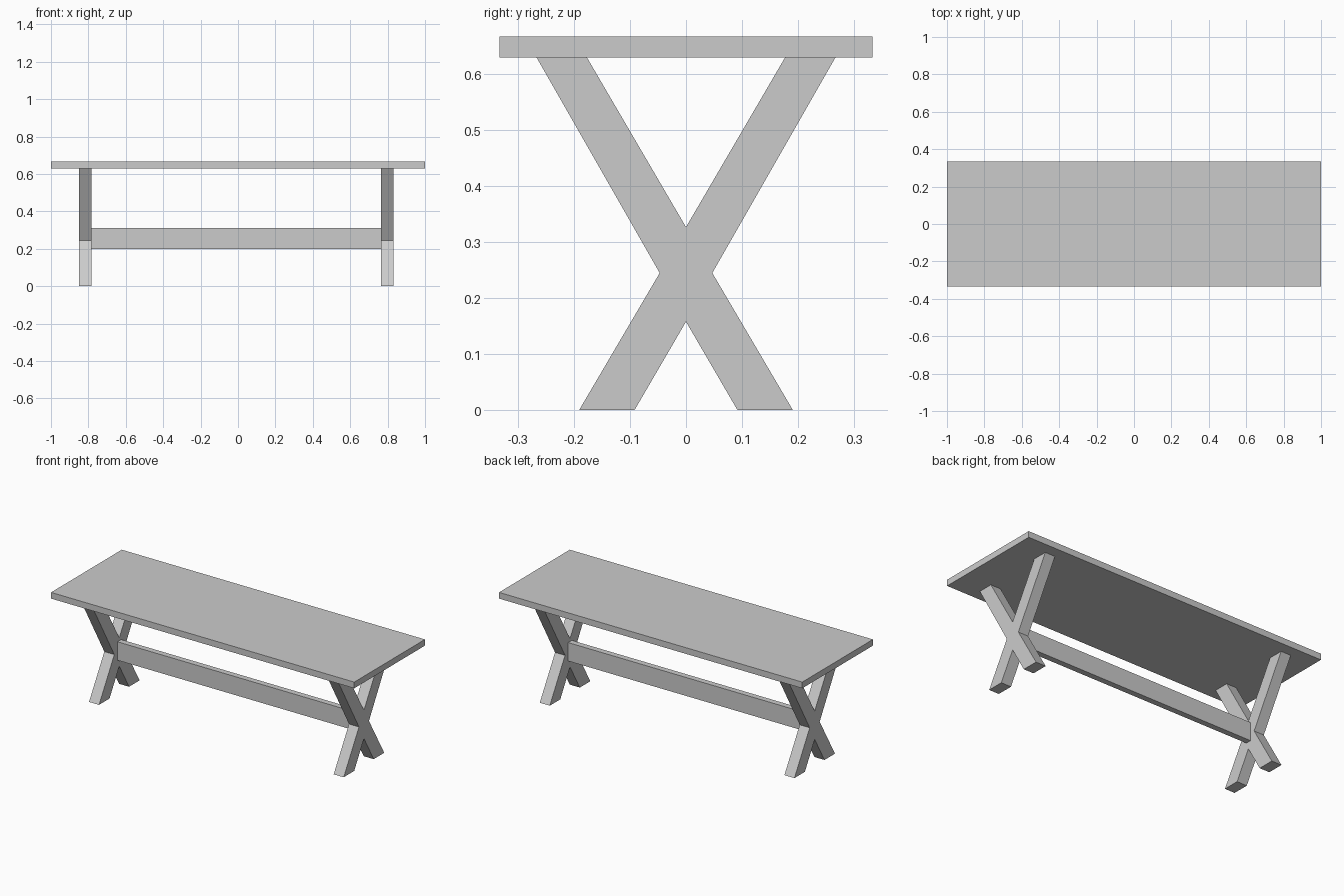
import bpy, bmesh
from mathutils import Matrix

if "Cube" in bpy.data.objects:
    bpy.data.objects.remove(bpy.data.objects["Cube"])


def finish(name, bm):
    bmesh.ops.recalc_face_normals(bm, faces=bm.faces)
    mesh = bpy.data.meshes.new(name)
    bm.to_mesh(mesh)
    bm.free()
    obj = bpy.data.objects.new(name, mesh)
    bpy.context.collection.objects.link(obj)


def box(name, lo, hi):
    size = [b - a for a, b in zip(lo, hi)]
    mid = [(a + b) / 2 for a, b in zip(lo, hi)]
    bm = bmesh.new()
    bmesh.ops.create_cube(bm, size=1, matrix=Matrix.Translation(mid) @ Matrix.Diagonal((*size, 1)))
    finish(name, bm)


def trestle(name, x0, x1):
    # right half of the X outline, mirrored for the left half
    right = [(0, 0.158), (0.092, 0), (0.191, 0), (0.047, 0.245),
             (0.267, 0.63), (0.177, 0.63), (0, 0.327)]
    outline = right + [(-y, z) for y, z in reversed(right[1:-1])]
    bm = bmesh.new()
    face = bm.faces.new([bm.verts.new((x0, y, z)) for y, z in outline])
    ext = bmesh.ops.extrude_face_region(bm, geom=[face], use_keep_orig=True)
    verts = [g for g in ext["geom"] if isinstance(g, bmesh.types.BMVert)]
    bmesh.ops.translate(bm, verts=verts, vec=(x1 - x0, 0, 0))
    finish(name, bm)


# table top
box("table_top", (-1, -0.333, 0.63), (1, 0.333, 0.667))

# crossed legs at both ends
trestle("left_crossed_legs", -0.849, -0.783)
trestle("right_crossed_legs", 0.765, 0.831)

# stretcher board between the legs
box("stretcher", (-0.783, -0.0175, 0.2), (0.765, 0.0175, 0.31))
